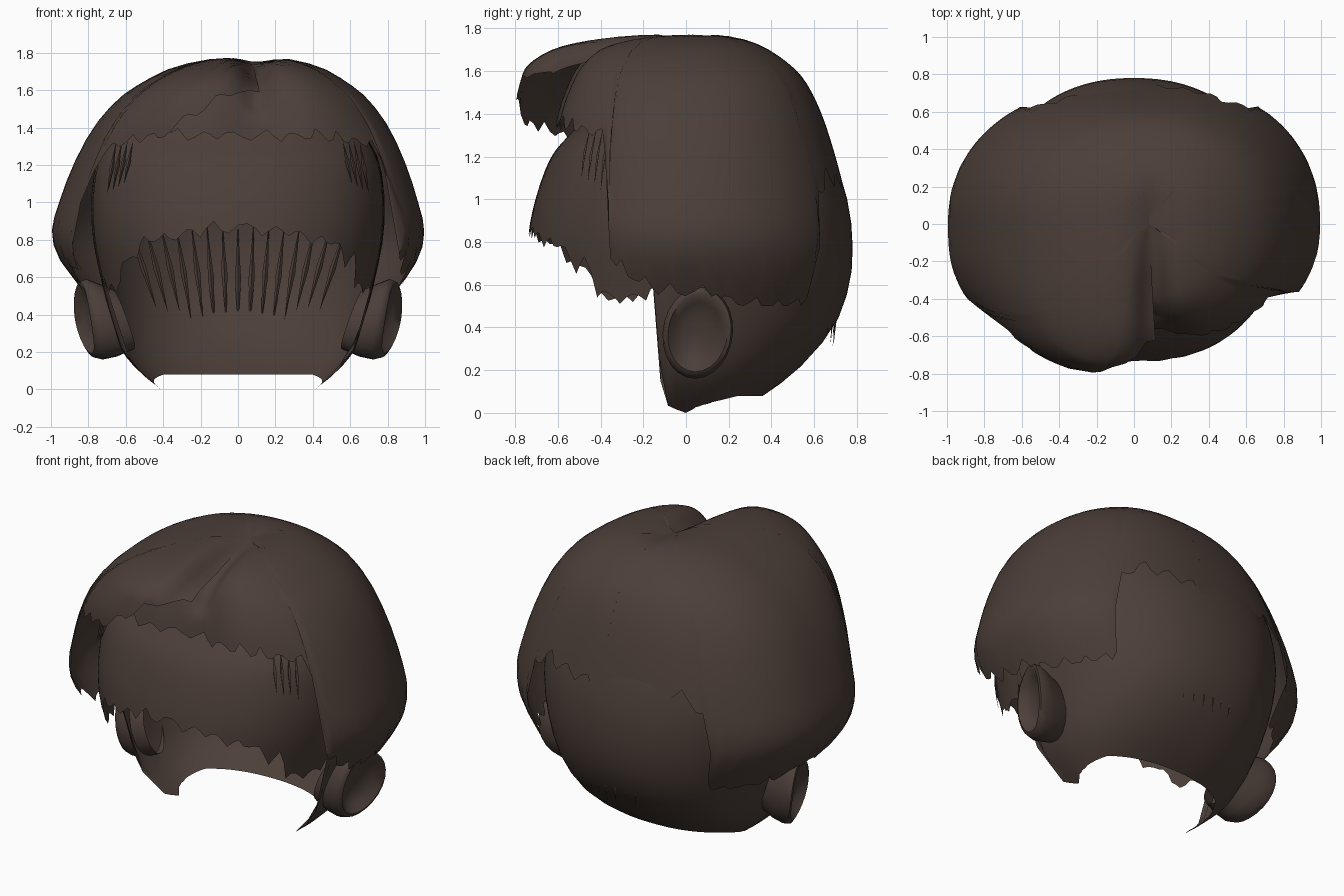
import bpy, bmesh, math, random
from mathutils import Vector

if "Cube" in bpy.data.objects:
    bpy.data.objects.remove(bpy.data.objects["Cube"])

random.seed(4)
hair = bpy.data.materials.new("brown_hair")
hair.diffuse_color = (0.072, 0.049, 0.04, 1)
hair.use_nodes = True
hair.node_tree.nodes["Principled BSDF"].inputs["Base Color"].default_value = hair.diffuse_color


def finish(name, bm, angle=45):
    bmesh.ops.remove_doubles(bm, verts=bm.verts, dist=0.0005)
    bmesh.ops.recalc_face_normals(bm, faces=bm.faces)
    me = bpy.data.meshes.new(name)
    bm.to_mesh(me)
    bm.free()
    me.materials.append(hair)
    ob = bpy.data.objects.new(name, me)
    bpy.context.collection.objects.link(ob)
    bpy.ops.object.select_all(action='DESELECT')
    ob.select_set(True)
    bpy.context.view_layer.objects.active = ob
    bpy.ops.object.shade_smooth_by_angle(angle=math.radians(angle))
    return ob


def clamp(v):
    return max(0.0, min(1.0, v))


def key(keys, a):
    """Piecewise linear lookup of the hem height at an angle."""
    if a <= keys[0][0]:
        return keys[0][1]
    for (a0, v0), (a1, v1) in zip(keys, keys[1:]):
        if a <= a1:
            return v0 + (v1 - v0) * (a - a0) / (a1 - a0)
    return keys[-1][1]


def spline(rows, p):
    """Catmull-Rom through the profile rows."""
    i = min(int(p), len(rows) - 2)
    t = p - i
    r = [rows[max(0, min(len(rows) - 1, i + k))] for k in (-1, 0, 1, 2)]
    return [0.5 * (2 * b + (c - a) * t + (2 * a - 5 * b + 4 * c - d) * t * t
                   + (3 * b - a - 3 * c + d) * t ** 3) for a, b, c, d in zip(*r)]


def point(rows, p, a, flip, parting, square):
    z, rx, yf, yb = spline(rows, p)
    c, s = math.cos(math.radians(a)), math.sin(math.radians(a))
    e = 0.9 if s > 0 else square
    c = math.copysign(abs(c) ** e, c)
    s = math.copysign(abs(s) ** e, s)
    x, y = flip * rx * c, (yb if s > 0 else yf) * s
    if parting:
        x += 0.08 * (1 - min(1, rx * abs(c)))
        z -= (0.1 * math.exp(-((x - 0.1) / 0.08) ** 2)
              * clamp((0.3 - y) / 0.7) * clamp((z - 1.45) / 0.15))
        if y < 0:  # the sweep recedes towards the parting
            y *= 1 - 0.12 * math.exp(-((x - 0.1) / 0.2) ** 2)
    return Vector((x, y, z))


def shell(name, rows, hem, a0, a1, flip=1, parting=False, square=0.88, nv=18):
    bm = bmesh.new()
    cols, n = [], int((a1 - a0) / 2.5)
    fine = [k * (len(rows) - 1) / 300 for k in range(301)]
    for i in range(n + 1):
        a = a0 + (a1 - a0) * i / n
        zb = key(hem, 180 - a if a > 90 else a)
        if zb > 0.1:  # ragged locks
            zb += (0, .02, -.01, -.035)[i % 4] + random.uniform(-.015, .015)
        end = next((p for p in fine if spline(rows, p)[0] <= zb), fine[-1])
        cols.append([bm.verts.new(point(rows, end * v / nv, a, flip, parting, square))
                     for v in range(nv + 1)])
    for l, r in zip(cols, cols[1:]):
        for v in range(nv):
            bm.faces.new((l[v], l[v + 1], r[v + 1], r[v]))
    return finish(name, bm)


# Undercap with fringe, sideburns and nape: rows of z, half width, front, back
cap = [(1.6, 0, 0, 0), (1.56, .35, .25, .3), (1.45, .6, .42, .5), (1.33, .7, .52, .61),
       (1.2, .76, .63, .69), (1.0, .785, .705, .755), (.8, .775, .74, .78),
       (.6, .735, .72, .765), (.4, .685, .72, .69), (.2, .615, .72, .52),
       (.08, .51, .72, .36), (0, .41, .72, .26)]
cap_hem = [(-90, .89), (-66, .83), (-52, .8), (-43, .7), (-36, .71), (-33, .57),
           (-19, .54), (-9, .6), (-7, .05), (0, 0), (8, .03), (25, .06), (40, .08), (90, .08)]
shell("undercap_and_fringe", cap, cap_hem, -90, 270)

# Outer layer: two lobes either side of the parting
widths = [(1.775, 0, 0), (1.768, .2, .2), (1.72, .4, .35), (1.64, .55, .475), (1.55, .67, .56),
          (1.4, .79, .635), (1.2, .89, .7), (1.0, .96, .75), (.85, .995, .77),
          (.7, .96, .77), (.5, .82, .71)]
front_l = [0, .32, .62, .77, .81, .825, .78, .72, .69, .67, .63]
front_r = [0, .22, .43, .53, .58, .63, .66, .67, .67, .65, .61]
side_hem = [(-16, .62), (-10, .58), (0, .58), (15, .54),
            (30, .5), (47, .51), (51, .6), (54, 1.0), (62, 1.12), (90, 1.06)]


def lobe(name, front, front_hem, a0, flip, square):
    rows = [(z, w, f, b) for (z, w, b), f in zip(widths, front)]
    return shell(name, rows, front_hem + side_hem, a0, 90, flip, True, square)


lobe("left_swept_lobe", front_l, [(-92, 1.68), (-83, 1.6), (-75, 1.5), (-64, 1.37),
                                  (-38, 1.31), (-33, 1.2), (-29, .74)], -92, -1, 0.75)
lobe("right_lobe", front_r, [(-118, 1.37), (-90, 1.36), (-60, 1.36), (-36, 1.32),
                             (-33, 1.25), (-30, .72)], -118, 1, 0.9)

# Ears: rings of offset, size and slant, giving a rim and a shallow hollow
rings = [(-.16, .75, .36), (-.06, .93, .3), (0, 1, .2), (.035, .95, .17), (.04, .85, .16),
         (.0, .66, .2), (-.03, .4, .25), (-.035, .0, .25)]
for name, side in (("right_ear", 1), ("left_ear", -1)):
    bm = bmesh.new()
    n = 24
    grid = []
    for out, size, slant in rings:
        ring = []
        for k in range(n):
            t = 2 * math.pi * k / n
            y, z = .165 * size * math.cos(t), .215 * size * math.sin(t)
            x = .79 + out + slant * z + .3 * y - .5 * z * z
            ring.append(bm.verts.new((side * x, .055 + y + .06 * z, .375 + z)))
        grid.append(ring)
    for r0, r1 in zip(grid, grid[1:]):
        for k in range(n):
            bm.faces.new((r0[k], r0[(k + 1) % n], r1[(k + 1) % n], r1[k]))
    finish(name, bm, 60)


# Loose strands: thin three sided tapered blades
def strand(bm, top, bottom, width):
    axis = bottom - top
    side = axis.cross(Vector((0, 1, 0))).normalized() * width
    depth = axis.cross(side).normalized() * width
    mid = (top + bottom) / 2
    ring = [bm.verts.new(mid + v) for v in (side, -side, depth)]
    for tip in (top, bottom):
        v = bm.verts.new(tip)
        for k in range(3):
            bm.faces.new((v, ring[k], ring[(k + 1) % 3]))


bm = bmesh.new()
for i in range(15):
    x = -.58 + 1.16 * i / 14
    w = math.sqrt(1 - (x / .79) ** 2) ** .92
    low = .33 + .35 * x * x + random.uniform(-.03, .03)
    strand(bm, Vector((x, .76 * w, .88)), Vector((x * .75, .67 * w + .02, low)), .016)
finish("nape_strands", bm, 20)

bm = bmesh.new()
for s in (-1, 1):
    for i in range(4):
        x, y = .56 + .03 * i, -.45 + .03 * i
        strand(bm, Vector((s * x, y, 1.33)), Vector((s * (x + .05), y - .04, 1.1 - .02 * i)), .011)
finish("temple_strands", bm, 20)
